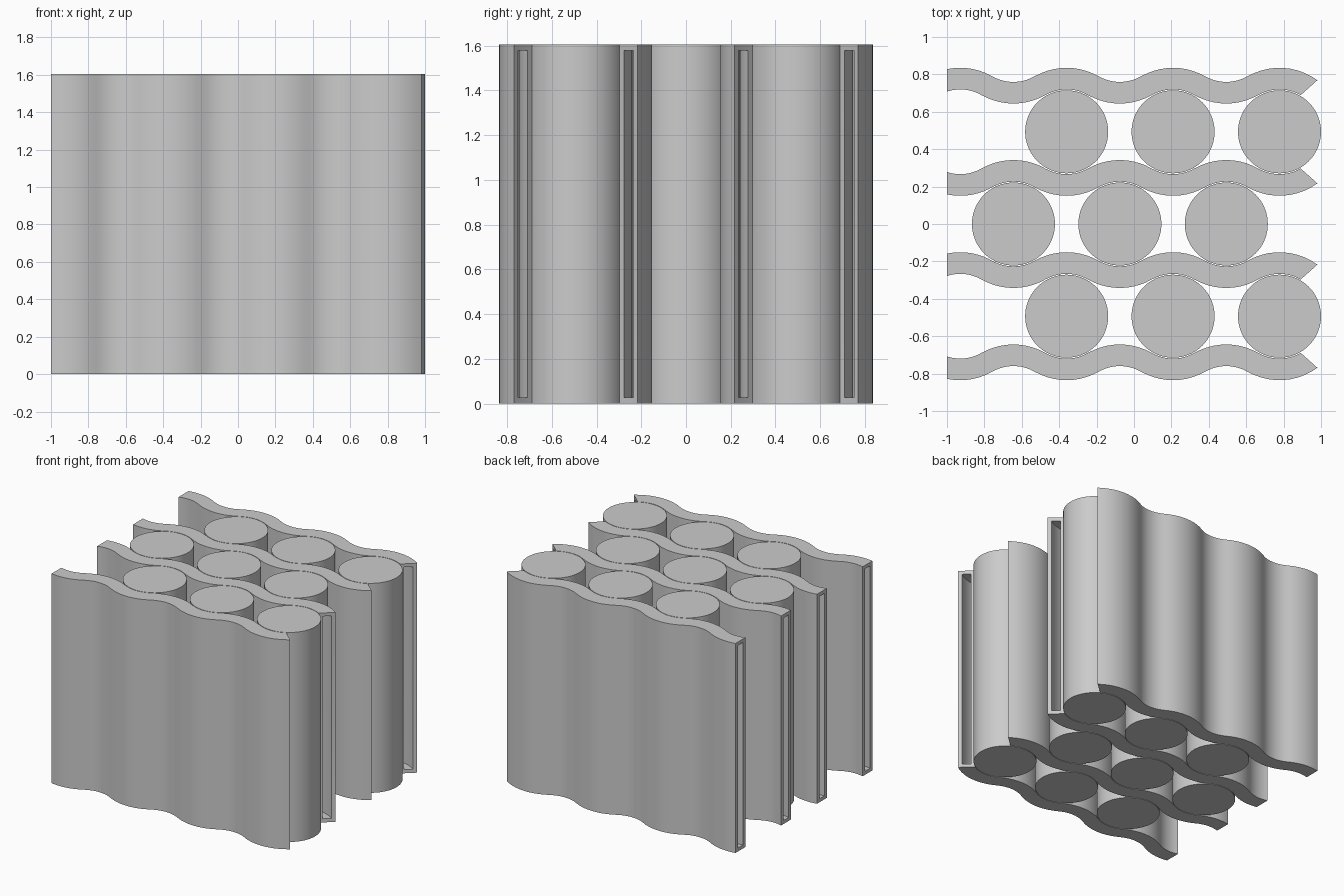
import bpy, bmesh
from math import sin, cos, acos, radians, pi

if "Cube" in bpy.data.objects:
    bpy.data.objects.remove(bpy.data.objects["Cube"])

H = 1.605            # overall height
PITCH = 0.569        # cell spacing along x
ROW = 0.493          # row spacing along y
R_CELL = 0.222
R_IN, R_OUT = 0.2265, 0.342   # ribbon faces, as radii about a cell axis
WALL = 0.027
X_END = 0.778        # axis of the last cell in the outer rows
STEPS = 10


def finish(bm, name, loc=(0, 0, 0)):
    bmesh.ops.recalc_face_normals(bm, faces=bm.faces)
    me = bpy.data.meshes.new(name)
    bm.to_mesh(me)
    bm.free()
    ob = bpy.data.objects.new(name, me)
    ob.location = loc
    bpy.context.collection.objects.link(ob)
    bpy.ops.object.select_all(action='DESELECT')
    ob.select_set(True)
    bpy.context.view_layer.objects.active = ob
    bpy.ops.object.shade_smooth_by_angle(angle=radians(30))


def cell(x, y):
    bm = bmesh.new()
    bmesh.ops.create_cone(bm, cap_ends=True, segments=72, radius1=R_CELL,
                          radius2=R_CELL, depth=H)
    finish(bm, "battery_cell", (x, y, H / 2))


def wave(r):
    """Plan curve of tangent 60 degree arcs at radius r from the crest axes."""
    r_trough = R_IN + R_OUT - r
    t = (r - R_IN) / (R_OUT - R_IN)
    arcs = []
    for k in range(4):
        cx = X_END - (3 - k) * PITCH
        start = acos((-1 - cx) / r) if k == 0 else radians(120)
        end = radians(60 - 6.3 * t) if k == 3 else radians(60)
        arcs.append((cx, 0, r, start, end))
        if k < 3:
            arcs.append((cx + PITCH / 2, ROW, r_trough, radians(240), radians(300)))
    pts = []
    for i, (cx, cy, rad, a, b) in enumerate(arcs):
        for s in range(0 if i == 0 else 1, STEPS + 1):
            ang = a + (b - a) * s / STEPS
            pts.append((cx + rad * cos(ang), cy + rad * sin(ang)))
    return pts


def ribbon(y, side):
    """Hollow wavy cooling channel, open at both ends."""
    bm = bmesh.new()
    rings = []
    for inset in (0, WALL):
        lo, hi = wave(R_IN + inset), wave(R_OUT - inset)
        rings.append([[bm.verts.new((p[0], y + side * p[1], z)) for p, z in
                       ((a, inset), (b, inset), (b, H - inset), (a, H - inset))]
                      for a, b in zip(lo, hi)])
    outer, inner = rings
    for c in range(4):
        d = (c + 1) % 4
        for ring in rings:
            for p, q in zip(ring, ring[1:]):
                bm.faces.new((p[c], p[d], q[d], q[c]))
        for e in (0, -1):   # end rims
            bm.faces.new((outer[e][c], outer[e][d], inner[e][d], inner[e][c]))
    finish(bm, "cooling_ribbon")


# Three staggered rows of cells
for row in (-1, 0, 1):
    for i in range(3):
        cell(X_END - i * PITCH - (PITCH / 2 if row == 0 else 0), row * ROW)

# Ribbons on either side of both outer rows
for y in (-ROW, ROW):
    for side in (-1, 1):
        ribbon(y, side)
